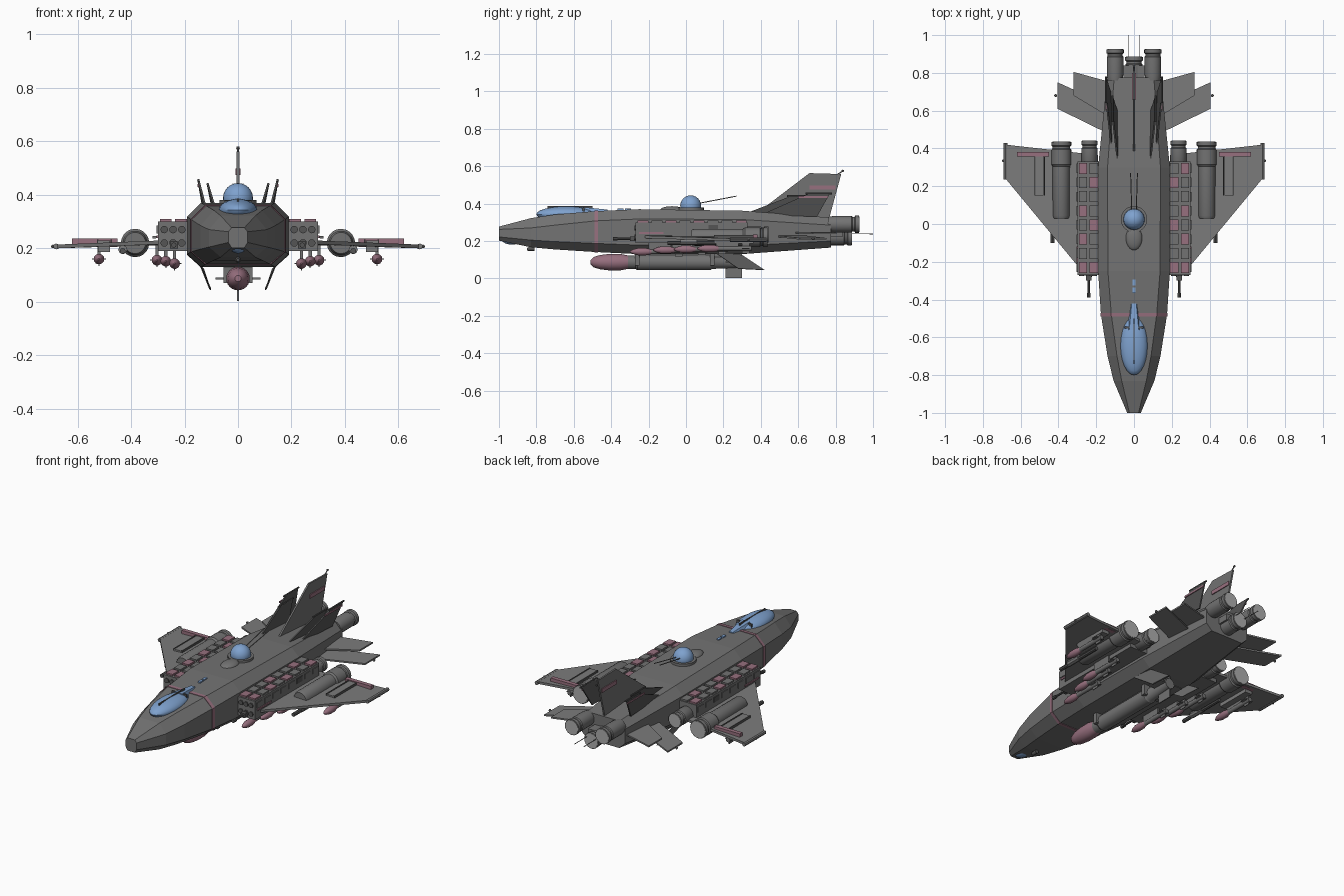
import bpy, bmesh, math
from mathutils import Vector, Matrix

if "Cube" in bpy.data.objects:
    bpy.data.objects.remove(bpy.data.objects["Cube"])


def material(name, col):
    m = bpy.data.materials.new(name)
    m.diffuse_color = (*col, 1)
    m.use_nodes = True
    m.node_tree.nodes["Principled BSDF"].inputs["Base Color"].default_value = m.diffuse_color
    return m


HULL = material("hull grey", (0.17, 0.17, 0.17))
WING = material("wing grey", (0.20, 0.20, 0.20))
DARK = material("dark grey", (0.09, 0.09, 0.09))
PALE = material("nozzle grey", (0.42, 0.42, 0.42))
PINK = material("dusty pink", (0.31, 0.16, 0.21))
BLUE = material("glass blue", (0.21, 0.36, 0.62))


def finish(bm, name, mats, mirror=False, smooth=False):
    if mirror:
        d = bmesh.ops.duplicate(bm, geom=bm.verts[:] + bm.edges[:] + bm.faces[:])
        for v in d["geom"]:
            if isinstance(v, bmesh.types.BMVert):
                v.co.x *= -1
    bmesh.ops.recalc_face_normals(bm, faces=bm.faces[:])
    for f in bm.faces:
        f.smooth = smooth
    for e in bm.edges:
        if e.calc_face_angle(0) > 0.6:
            e.smooth = False
    me = bpy.data.meshes.new(name)
    bm.to_mesh(me)
    bm.free()
    for m in mats:
        me.materials.append(m)
    ob = bpy.data.objects.new(name, me)
    bpy.context.collection.objects.link(ob)
    return ob


def box(bm, x, y, z, mi=0):
    """Box from (low, high) ranges."""
    c = [sum(r) / 2 for r in (x, y, z)]
    s = [r[1] - r[0] for r in (x, y, z)]
    r = bmesh.ops.create_cube(bm, size=1, matrix=Matrix.Translation(c) @ Matrix.Diagonal((*s, 1)))
    for f in {f for v in r["verts"] for f in v.link_faces}:
        f.material_index = mi


def loft(bm, rings, mi=0):
    vs = [[bm.verts.new(p) for p in r] for r in rings]
    n = len(vs[0])
    for a, b in zip(vs, vs[1:]):
        for i in range(n):
            bm.faces.new((a[i], a[(i + 1) % n], b[(i + 1) % n], b[i])).material_index = mi
    for r in (vs[0], vs[-1]):
        bm.faces.new(r).material_index = mi


def lathe(bm, x, z, prof, mi=0, n=20):
    """Turned shape along y from (y, radius) points."""
    loft(bm, [[(x + r * math.cos(2 * math.pi * i / n), y, z + r * math.sin(2 * math.pi * i / n))
               for i in range(n)] for y, r in prof], mi)


def rod(bm, a, b, r, mi=0, n=8):
    a, b = Vector(a), Vector(b)
    q = (b - a).to_track_quat('Z', 'Y')
    loft(bm, [[p + q @ Vector((r * math.cos(2 * math.pi * i / n), r * math.sin(2 * math.pi * i / n), 0))
               for i in range(n)] for p in (a, b)], mi)


def plate(bm, pts, t, mi=0):
    """Flat polygon with thickness vector t."""
    t = Vector(t) / 2
    loft(bm, [[Vector(p) - t for p in pts], [Vector(p) + t for p in pts]], mi)


def ball(bm, c, s, mi=0, n=24):
    r = bmesh.ops.create_uvsphere(bm, u_segments=n, v_segments=n // 2, radius=1,
                                  matrix=Matrix.Translation(c) @ Matrix.Diagonal((*s, 1)))
    for f in {f for v in r["verts"] for f in v.link_faces}:
        f.material_index = mi


# Fuselage: y, half width, half top width, top, upper side, lower side, bottom
ST = [(-1, .036, .024, .277, .262, .222, .202),
      (-.83, .108, .065, .322, .27, .205, .167),
      (-.7, .14, .09, .342, .285, .197, .155),
      (-.48, .175, .12, .36, .308, .187, .141),
      (-.25, .19, .138, .37, .318, .178, .13),
      (.3, .19, .14, .362, .315, .175, .13),
      (.775, .142, .105, .325, .285, .20, .165)]


def section(y, g=0):
    for a, b in zip(ST, ST[1:]):
        if a[0] <= y <= b[0]:
            t = (y - a[0]) / (b[0] - a[0])
            w, wt, zt, su, sl, zb = [p + (q - p) * t for p, q in zip(a[1:], b[1:])]
            half = [(wt + g / 2, y, zt + g), (w + g, y, su), (w + g, y, sl), (wt + g / 2, y, zb - g)]
            return half + [(-p[0], y, p[2]) for p in reversed(half)]


bm = bmesh.new()
loft(bm, [section(s[0]) for s in ST])
finish(bm, "fuselage", [HULL])
bm = bmesh.new()
loft(bm, [section(-.49, .003), section(-.47, .003)])
finish(bm, "fuselage_stripe", [PINK])

# Canopy, its frame, roof vents and chin sensor
bm = bmesh.new()
ball(bm, (0, -.64, .343), (.072, .16, .042))
loft(bm, [[(-w, y, .345), (-w * .6, y, h), (w * .6, y, h), (w, y, .345)]
          for y, w, h in ((-.56, .042, .382), (-.42, .02, .368))])
ball(bm, (0, -.93, .203), (.03, .05, .022))
for y in (-.35, -.31):
    box(bm, (-.008, .008), (y - .015, y + .015), (.36, .373))
finish(bm, "canopy_glass", [BLUE], smooth=True)
bm = bmesh.new()
box(bm, (-.05, .05), (-.553, -.543), (.34, .379))
box(bm, (-.003, .003), (-.74, -.5), (.35, .387))
lathe(bm, 0, .157, [(-.85, .006), (-.84, .011), (-.81, .011)])
finish(bm, "canopy_frame", [DARK])

# Dorsal turret
bm = bmesh.new()
ball(bm, (0, .025, .388), (.056, .056, .056))
finish(bm, "turret_dome", [BLUE], smooth=True)
bm = bmesh.new()
rod(bm, (0, .025, .35), (0, .025, .38), .07, n=24)
ball(bm, (0, -.075, .364), (.044, .065, .022))
for x in (-.012, .012):
    rod(bm, (x, .07, .402), (x * 1.5, .27, .44), .0025)
finish(bm, "turret_base", [HULL], smooth=True)

# Side weapon boxes with launch tubes, top hatches and guns
bm = bmesh.new()
box(bm, (.185, .30), (-.27, .33), (.19, .30))
for x in (.21, .243, .276):
    for z in (.22, .27):
        lathe(bm, x, z, [(-.276, .014), (-.26, .014)], 1, 12)
for i in range(8):
    y = -.23 + i * .075
    for x, hot in ((.213, i in (0, 3, 6)), (.27, i in (0, 2, 4, 7))):
        box(bm, (x - .022, x + .022), (y - .029, y + .029), (.295, .309), 2 if hot else 0)
    box(bm, (.295, .304), (y - .025, y + .025), (.255, .285), 1 if i == 5 else 0)
box(bm, (.298, .305), (-.25, -.12), (.238, .248), 2)
rod(bm, (.24, -.26, .212), (.24, -.385, .212), .006, 1)
rod(bm, (.24, -.365, .212), (.24, -.39, .212), .01, 1)
box(bm, (.225, .255), (-.30, -.26), (.20, .225), 1)
finish(bm, "weapon_box", [HULL, DARK, PINK], mirror=True)

# Main wings, tip rails, stripes and flap housings
bm = bmesh.new()
plate(bm, [(.19, -.22, .222), (.30, -.22, .222), (.68, .24, .207), (.68, .42, .207), (.19, .365, .222)], (0, 0, .014))
rod(bm, (.68, .235, .207), (.68, .43, .207), .011)
ball(bm, (.692, .335, .207), (.007, .007, .007), 0, 8)
box(bm, (.45, .62), (.357, .382), (.205, .236), 1)
box(bm, (.478, .524), (.15, .36), (.186, .230))
for x in (.474, .525):
    box(bm, (x - .003, x + .003), (.15, .36), (.21, .233), 2)
rod(bm, (.431, -.10, .19), (.431, .2, .19), .011, 2)
rod(bm, (.431, -.03, .195), (.431, .06, .195), .017)
finish(bm, "wing", [WING, PINK, DARK], mirror=True)

# Wing engines: large outer, small inner
bm = bmesh.new()
for x, z, r, y0, y1 in ((.385, .22, .053, .03, .435), (.236, .235, .043, .30, .44)):
    lathe(bm, x, z, [(y0, r * .75), (y0 + .015, r * .86), (y1 - .13, r * .86), (y1 - .12, r), (y1 - .04, r),
                     (y1 - .035, r * .88), (y1 - .025, r * .88), (y1 - .02, r), (y1, r)])
    lathe(bm, x, z, [(y1 - .01, r * .9), (y1 + .002, r * .9)], 1)
finish(bm, "wing_engine", [HULL, PALE], mirror=True, smooth=True)

# Tail engines
bm = bmesh.new()
for x, z, r, y0, y1 in ((-.1, .29, .046, .76, .925), (.1, .29, .046, .76, .925), (0, .222, .047, .74, .885)):
    lathe(bm, x, z, [(y0, r * .85), (y0 + .03, r * .95), (y1 - .04, r * .95), (y1 - .035, r * .85),
                     (y1 - .025, r * .85), (y1 - .02, r), (y1, r)])
    lathe(bm, x, z, [(y1 - .01, r * .9), (y1 + .002, r * .9)], 1)
box(bm, (-.055, .055), (.76, .84), (.225, .262))
for x in (-.03, .03):
    rod(bm, (x, .8, .24), (x, 1.0, .238), .002)
finish(bm, "tail_engine", [HULL, PALE], smooth=True)

# Underwing missiles: pink nose, grey body, cross fins, pylon
bm = bmesh.new()
for x, z, y in ((.237, .143, -.30), (.27, .152, -.175), (.303, .156, -.065), (.52, .16, .06)):
    lathe(bm, x, z, [(y, .003), (y + .015, .012), (y + .045, .02), (y + .085, .02), (y + .115, .013)], 1, 14)
    lathe(bm, x, z, [(y + .10, .013), (y + .29, .013)], 0, 12)
    box(bm, (x - .026, x + .026), (y + .24, y + .28), (z - .002, z + .002))
    box(bm, (x - .002, x + .002), (y + .24, y + .28), (z - .026, z + .026))
    box(bm, (x - .006, x + .006), (y + .1, y + .22), (z, .212), 0)
finish(bm, "missile", [HULL, PINK], mirror=True, smooth=True)

# Belly torpedo with clamps and fins
bm = bmesh.new()
lathe(bm, 0, .087, [(-.51, .012), (-.495, .027), (-.46, .038), (-.41, .044), (-.35, .044), (-.30, .034)], 1, 24)
lathe(bm, 0, .087, [(-.33, .036), (-.27, .036), (-.26, .043), (.13, .043), (.14, .036), (.30, .03)], 0, 24)
for y in (-.26, .14):
    box(bm, (-.055, .055), (y - .012, y + .012), (.07, .14))
box(bm, (-.085, .085), (.21, .30), (.084, .09))
box(bm, (-.003, .003), (.21, .30), (.003, .13))
box(bm, (-.02, .02), (-.25, .25), (.1, .14))
finish(bm, "torpedo", [HULL, PINK], smooth=True)

# Ventral strakes
bm = bmesh.new()
plate(bm, [(.14, .16, .135), (.104, .28, .052), (.104, .42, .045), (.13, .30, .125)], (.006, 0, .002))
finish(bm, "ventral_strake", [HULL], mirror=True)

# Centre tail fin with pink badge bar and antenna
bm = bmesh.new()
plate(bm, [(0, .38, .35), (0, .66, .563), (0, .83, .558), (0, .765, .32)], (.01, 0, 0))
box(bm, (-.01, .01), (.66, .80), (.475, .498), 1)
rod(bm, (0, .80, .55), (0, .835, .572), .003)
ball(bm, (0, .838, .575), (.007, .007, .007), 0, 8)
finish(bm, "centre_fin", [HULL, PINK])

# Canted tail fins in pairs, with tip rods
bm = bmesh.new()
for x, y, ztop in ((.083, .30, .44), (.118, .40, .455)):
    xt = x + .03
    plate(bm, [(x, y, .34), (xt, y + .26, ztop), (xt, y + .37, ztop), (x + .008, y + .30, .33)], (.008, 0, 0))
    rod(bm, (xt, y + .24, ztop), (xt, y + .38, ztop), .005)
box(bm, (.146, .151), (.60, .76), (.43, .44), 1)
finish(bm, "canted_fin", [DARK, PINK], mirror=True)

# Tailplanes
bm = bmesh.new()
plate(bm, [(.15, .485, .225), (.405, .61, .212), (.405, .75, .212), (.15, .635, .225)], (0, 0, .009))
plate(bm, [(.12, .56, .245), (.32, .68, .242), (.32, .805, .242), (.12, .75, .245)], (0, 0, .009))
ball(bm, (.415, .68, .212), (.008, .008, .008), 0, 8)
finish(bm, "tailplane", [WING], mirror=True)
